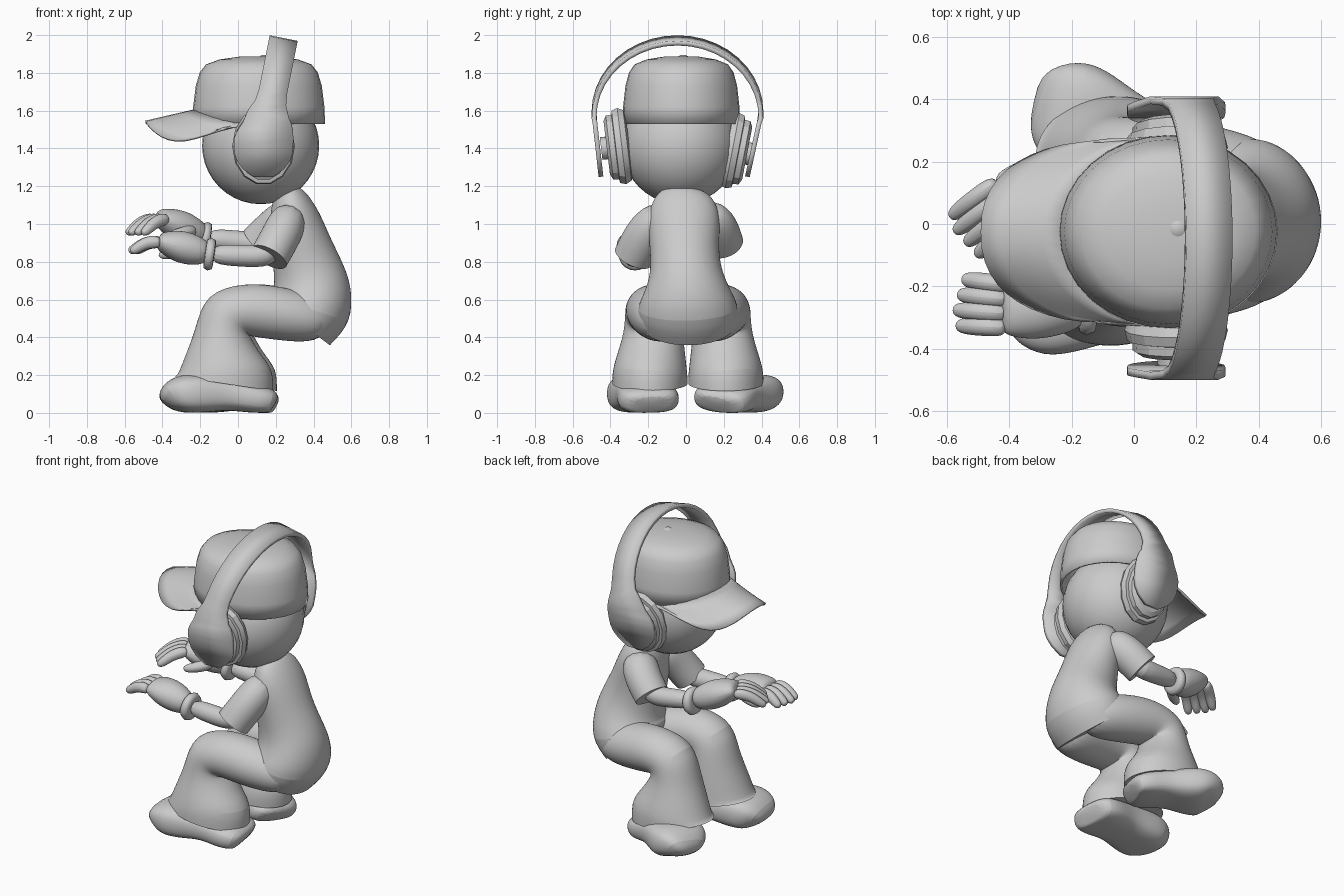
import bpy, bmesh, math
from mathutils import Vector, Matrix

cube = bpy.data.objects.get("Cube")
if cube:
    bpy.data.objects.remove(cube)

grey = bpy.data.materials.new("light_grey")
grey.use_nodes = True
tone = (0.6, 0.6, 0.6, 1)
grey.diffuse_color = tone
grey.node_tree.nodes["Principled BSDF"].inputs["Base Color"].default_value = tone


def finish(name, bm, sub=0, thick=0, angle=35):
    """Turn a bmesh into a shaded object with optional thickness and subdivision."""
    bmesh.ops.recalc_face_normals(bm, faces=bm.faces)
    mesh = bpy.data.meshes.new(name)
    bm.to_mesh(mesh)
    bm.free()
    ob = bpy.data.objects.new(name, mesh)
    bpy.context.collection.objects.link(ob)
    mesh.materials.append(grey)
    if thick:
        solidify = ob.modifiers.new("thickness", 'SOLIDIFY')
        solidify.thickness, solidify.offset = thick, 0
    if sub:
        smooth = ob.modifiers.new("smooth", 'SUBSURF')
        smooth.levels = smooth.render_levels = sub
    bpy.ops.object.select_all(action='DESELECT')
    ob.select_set(True)
    bpy.context.view_layer.objects.active = ob
    bpy.ops.object.shade_smooth_by_angle(angle=math.radians(angle))


def bridge(bm, rings):
    for a, b in zip(rings, rings[1:]):
        n = len(a)
        for i in range(n):
            bm.faces.new((a[i], a[(i + 1) % n], b[(i + 1) % n], b[i]))


def signed_power(value, power):
    return math.copysign(abs(value) ** power, value)


def loft(name, stations, n=12, sharp_end=False, power=1.0, floor=-1):
    """Oval sections along a path; each station is (point, side radius, depth radius)."""
    bm = bmesh.new()
    pts = [Vector(s[0]) for s in stations]
    rings = []
    for i, (point, side_radius, depth_radius) in enumerate(stations):
        tangent = (pts[min(i + 1, len(pts) - 1)] - pts[max(i - 1, 0)]).normalized()
        u = Vector((0, 1, 0))
        u = (u - tangent * u.dot(tangent)).normalized()
        v = tangent.cross(u)
        ring = []
        for k in range(n):
            turn = math.tau * k / n
            p = pts[i] + u * side_radius * signed_power(math.cos(turn), power)
            p += v * depth_radius * signed_power(math.sin(turn), power)
            p.z = max(p.z, floor)
            ring.append(bm.verts.new(p))
        rings.append(ring)
    bridge(bm, rings)
    bm.faces.new(rings[0])
    cap = bm.faces.new(rings[-1])
    if sharp_end:
        crease = bm.edges.layers.float.new("crease_edge")
        for edge in cap.edges:
            edge[crease] = 1
    finish(name, bm, sub=2)


def lathe(name, profile, matrix, n=24, thick=0, angle=35):
    """Revolve (radius, height) pairs about z, then place with a matrix."""
    bm = bmesh.new()
    rings = [[bm.verts.new((r * math.cos(math.tau * k / n), r * math.sin(math.tau * k / n), z))
              for k in range(n)] for r, z in profile]
    bridge(bm, rings)
    bm.faces.new(rings[-1])
    if not thick:
        bm.faces.new(rings[0])
    bm.transform(matrix)
    finish(name, bm, thick=thick, angle=angle)


def place(loc, scale=(1, 1, 1), turn=0, axis='X'):
    return Matrix.Translation(loc) @ Matrix.Rotation(turn, 4, axis) @ Matrix.Diagonal((*scale, 1))


# Head and neck
bm = bmesh.new()
bmesh.ops.create_uvsphere(bm, u_segments=32, v_segments=20, radius=0.31,
                          matrix=Matrix.Translation((0.12, -0.03, 1.415)))
finish("head", bm)
lathe("neck", [(.06, 1.1), (.06, 1.2)], place((.25, 0, 0)))

# Cap crown, top button and drooping brim
crown = [(1, 1.53), (.99, 1.62), (.95, 1.73), (.89, 1.8), (.8, 1.84), (.6, 1.865), (.3, 1.88), (.05, 1.882)]
lathe("cap_crown", crown, place((.11, -.025, 0), (.345, .305, 1)), n=32, thick=.012)
lathe("cap_button", [(.028, 0), (.028, .014), (.015, .022)], place((.14, -.015, 1.872)), n=12)

bm = bmesh.new()
rows = []
steps = 24
for i in range(steps + 1):
    turn = math.pi * (i / steps - .5)
    c, s = math.cos(turn), math.sin(turn)
    inner = Vector((.11 - .34 * c, -.025 + .3 * s, 1.6 - .07 * s * s))
    droop = .13 * math.sin(2 * abs(turn)) * abs(s)
    outer = Vector((.03 - .52 * abs(c) ** .75, -.025 + .295 * signed_power(s, .85), 1.54 - droop))
    rows.append([bm.verts.new(inner.lerp(outer, t / 4)) for t in range(5)])
for a, b in zip(rows, rows[1:]):
    for k in range(4):
        bm.faces.new((a[k], a[k + 1], b[k + 1], b[k]))
finish("cap_brim", bm, thick=.014)

# Headband: one leaning strip whose ends widen into round ear plates
plate_z, plate_radius, band_half, lean = 1.405, .157, .074, .2


def half_width(z):
    if z < plate_z:
        reach = (z - plate_z) / plate_radius
        return max(plate_radius * math.sqrt(max(0, 1 - reach * reach)), .05)
    return min(plate_radius, max(band_half, .145 - .45 * (z - 1.5)))


def plate(low, high):
    return [(low + (high - low) * k / 8, 1.25 + .33 * k / 8) for k in range(8)]


arch = [(-.045 - .442 * math.cos(math.pi * k / 20), 1.58 + .392 * math.sin(math.pi * k / 20)) for k in range(21)]
bm = bmesh.new()
strip = []
for y, z in plate(-.45, -.487) + arch + plate(.325, .397)[::-1]:
    middle = .135 + lean * max(0, z - 1.45)
    strip.append([bm.verts.new((middle + k * half_width(z), y, z - k * half_width(z) * lean * (z > 1.55)))
                  for k in (-1, 1)])
for a, b in zip(strip, strip[1:]):
    bm.faces.new((a[0], a[1], b[1], b[0]))
finish("headphone_band", bm, thick=.025)

# Ear cups: stacked cushions leaning inwards at the bottom
cup = [(.15, -.06), (.185, -.05), (.2, -.02), (.19, .012), (.17, .015), (.168, .045), (.14, .06)]
for name, side, y, z, tilt in (("left", -1, -.36, 1.41, .12), ("right", 1, .265, 1.385, .19)):
    lathe("ear_cup_" + name, cup, place((.135, y, z), (.83, 1.04, 1), -side * (math.pi / 2 + tilt)), n=14, angle=25)
    lathe("ear_hinge_" + name, [(.06, 0), (.06, .09)], place((.135, y, z), turn=-side * (math.pi / 2 + tilt)))

# Shirt body, with a hem sloping from the belly down under the seat
loft("shirt", [((.27, 0, 1.2), .09, .05), ((.275, -.01, 1.14), .165, .1), ((.3, -.01, 1.03), .2, .14),
               ((.335, -.01, .88), .185, .165), ((.375, 0, .75), .19, .19), ((.395, .005, .65), .23, .215),
               ((.39, .01, .555), .28, .232), ((.33, .01, .475), .26, .2)], n=16, sharp_end=True)


def build_arm(name, inward, shoulder, elbow, wrist, knuckle, tip):
    """Sleeve, forearm, wrist band and a palm-down hand with its thumb facing inward."""
    shoulder, elbow, wrist, knuckle, tip = map(Vector, (shoulder, elbow, wrist, knuckle, tip))
    bulge = Vector((.02, inward * -.025, .02))
    loft("sleeve_" + name, [(shoulder, .11, .1), (shoulder.lerp(elbow, .5) + bulge, .12, .11),
                            (elbow, .11, .108)], sharp_end=True)
    loft("forearm_" + name, [(elbow.lerp(shoulder, .25), .055, .055), (elbow, .065, .065),
                             (elbow.lerp(wrist, .5), .06, .06), (wrist, .055, .055)])
    ring = [(.055, -.025), (.077, -.022), (.087, 0), (.077, .022), (.055, .025)]
    lathe("wrist_band_" + name, ring, place(wrist, turn=math.radians(-82), axis='Y'), n=20, angle=60)

    palm = [(0, .055, .055), (.3, .09, .085), (.65, .11, .092), (1, .1, .06), (1.1, .08, .035)]
    loft("palm_" + name, [(wrist.lerp(knuckle, t), w, d) for t, w, d in palm])

    heading = (tip - wrist).normalized()
    across = Vector((0, 0, inward)).cross(heading)
    across = across if across.y * inward > 0 else -across
    root = wrist.lerp(knuckle, .4) + across * .06
    end = root + heading * .18 + across * .04 - Vector((0, 0, .04))
    middle = root.lerp(end, .5) + across * .025
    loft("thumb_" + name, [(root, .045, .04), (middle, .038, .036), (end, .025, .025)], n=8)

    # Fingers arch over the knuckles and curl down to the tips
    for k in range(4):
        start = knuckle + across * (k - 1.5) * .045
        end = tip + across * (k - 1.5) * .05 - heading * .012 * abs(k - 1)
        arched = start.lerp(end, .5) + Vector((0, 0, .026))
        loft(f"finger_{name}_{k + 1}", [(start, .034, .04), (arched, .033, .036),
                                        (start.lerp(end, .85), .03, .03), (end, .016, .016)], n=8)


build_arm("left", 1, (.28, -.09, 1.06), (.165, -.28, .825), (-.15, -.27, .84), (-.4, -.265, .905), (-.58, -.25, .855))
build_arm("right", -1, (.28, .075, 1.06), (.105, .2, .895), (-.17, .17, .925), (-.4, .08, 1.03), (-.565, -.05, .95))

# Trouser legs bend at the knee and flare over the shoes; the right knee stands further out
leg = [((.47, .1, .47), .1, .08), ((.37, .125, .5), .15, .135), ((.2, .16, .53), .155, .145),
       ((.04, .175, .55), .15, .145), ((-.06, .175, .525), .15, .165), ((-.08, .172, .42), .16, .15),
       ((-.085, .182, .3), .185, .205), ((-.066, .191, .215), .204, .26), ((-.075, .191, .155), .204, .27)]
# Shoe sections from heel to toe: distance, half width, half height, lift of the sole
shoe = [(0, .1, .05, 0), (.04, .155, .07, 0), (.2, .17, .08, 0), (.42, .15, .085, .02),
        (.64, .17, .105, 0), (.84, .18, .108, 0), (.96, .14, .085, 0), (1, .07, .045, 0)]
for name, side, spread, heel, toe in (("left", -1, 0, (.19, -.185, 0), (-.385, -.265, 0)),
                                      ("right", 1, .02, (.17, .16, 0), (-.285, .4, 0))):
    stations = []
    for i, ((x, y, z), w, d) in enumerate(leg):
        shift = spread * min(1, i / 3)
        stations.append(((x + shift, side * (y + shift), z), w, d))
    loft("trouser_leg_" + name, stations, n=16, sharp_end=True)
    sole = [(Vector(heel).lerp(Vector(toe), t) + Vector((0, 0, h + lift - .005)), w, h) for t, w, h, lift in shoe]
    loft("shoe_" + name, sole, n=16, power=.7, floor=0)
